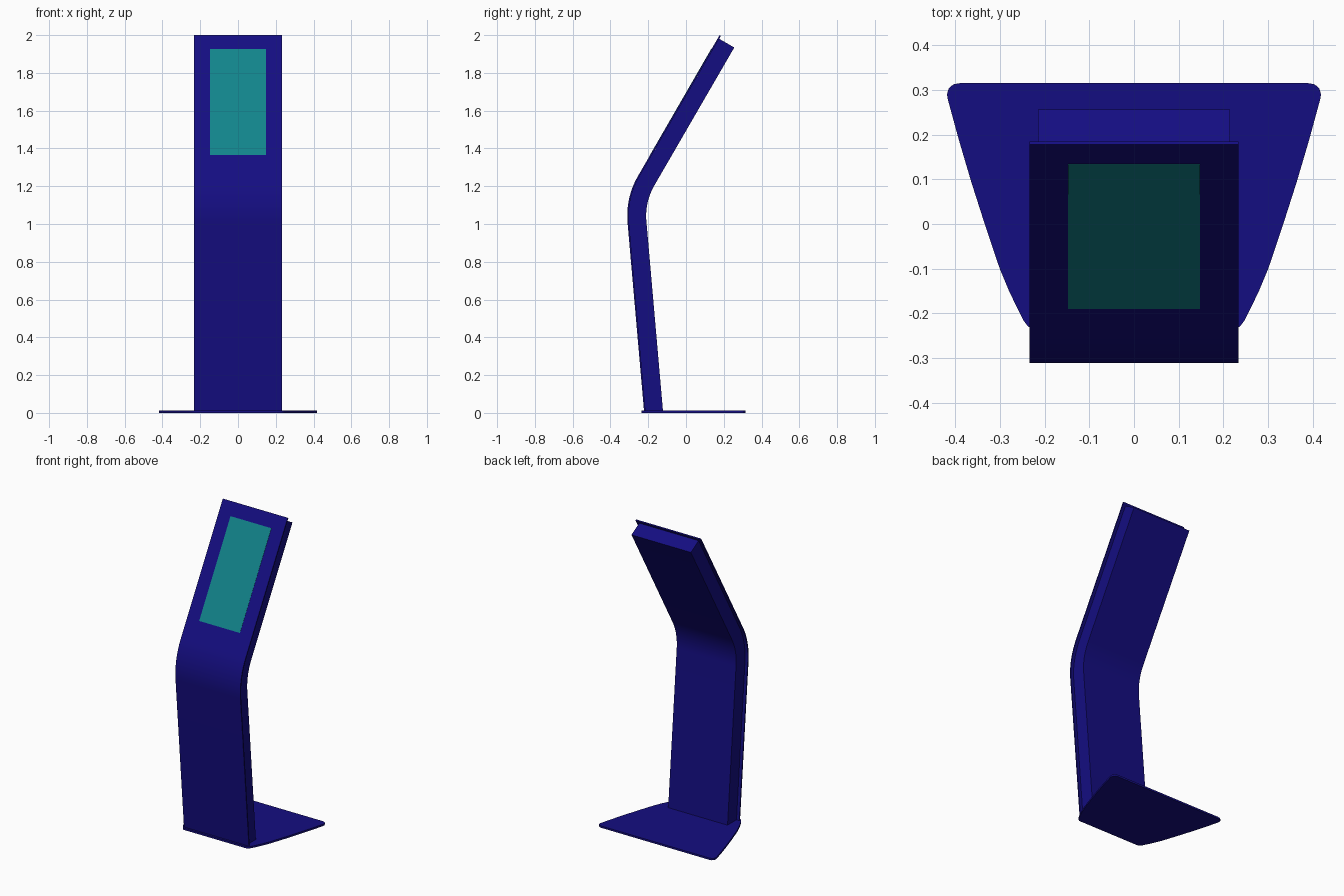
import bpy, bmesh, math
from mathutils import Vector

if "Cube" in bpy.data.objects:
    bpy.data.objects.remove(bpy.data.objects["Cube"])

BASE_H = 0.012
LEAN, TILT = math.radians(5), math.radians(30)   # lower and upper lean of the column
R = 0.42                                         # outer bend radius
CENTRE = Vector((0.109, 1.043))                  # bend centre (y, z)
TOP = Vector((0.178, 2.0))                       # top front edge (y, z)
UP = Vector((math.sin(TILT), math.cos(TILT)))
IN = Vector((math.cos(TILT), -math.sin(TILT)))


def material(name, rgb):
    m = bpy.data.materials.new(name)
    m.diffuse_color = (*rgb, 1)
    m.use_nodes = True
    m.node_tree.nodes["Principled BSDF"].inputs["Base Color"].default_value = m.diffuse_color
    return m


def finish(bm, name, mat):
    bmesh.ops.recalc_face_normals(bm, faces=bm.faces)
    me = bpy.data.meshes.new(name)
    bm.to_mesh(me)
    bm.free()
    me.materials.append(mat)
    ob = bpy.data.objects.new(name, me)
    bpy.context.collection.objects.link(ob)
    bpy.ops.object.select_all(action='DESELECT')
    ob.select_set(True)
    bpy.context.view_layer.objects.active = ob
    bpy.ops.object.shade_smooth_by_angle(angle=math.radians(30))
    return ob


def bent_line(depth, trim, steps=16):
    """Side-view line running up the column, set back by depth."""
    arc = []
    for i in range(steps + 1):
        a = -LEAN + (TILT + LEAN) * i / steps
        arc.append(CENTRE + (R - depth) * Vector((-math.cos(a), math.sin(a))))
    foot_z = BASE_H - 0.002
    foot = Vector((arc[0].x + (arc[0].y - foot_z) * math.tan(LEAN), foot_z))
    return [foot] + arc + [TOP + IN * depth - UP * trim]


def slab(name, front, back, half_w, mat):
    """Solid between two matching side-view lines, spanning the width."""
    bm = bmesh.new()
    rings = []
    for f, b in zip(front, back):
        rings.append([bm.verts.new((x, p.x, p.y)) for x, p in
                      ((-half_w, f), (half_w, f), (half_w, b), (-half_w, b))])
    for lo, hi in zip(rings, rings[1:]):
        for i in range(4):
            j = (i + 1) % 4
            bm.faces.new((lo[i], lo[j], hi[j], hi[i]))
    bm.faces.new(rings[0])
    bm.faces.new(rings[-1])
    return finish(bm, name, mat)


blue = material("blue_paint", (0.007, 0.004, 0.22))
teal = material("teal_glass", (0.006, 0.23, 0.26))

# Front sheet, slightly wider and taller than the housing behind it
SHEET = 0.008
slab("front_panel", bent_line(0, 0), bent_line(SHEET, 0), 0.234, blue)

# Housing behind the sheet
slab("rear_housing", bent_line(SHEET, 0.018), bent_line(0.1, 0.018), 0.214, blue)

# Screen lying on the tilted part of the sheet
ends = [TOP - UP * 0.733, TOP - UP * 0.0866]
slab("screen", [p - IN * 0.002 for p in ends], [p + IN * 0.003 for p in ends], 0.147, teal)

# Floor plate: half outline mirrored, then extruded
half = [(0.215, -0.235), (0.228, -0.234), (0.237, -0.229), (0.246, -0.217),
        (0.26, -0.19), (0.28, -0.148), (0.30, -0.1), (0.333, -0.002),
        (0.364, 0.095), (0.392, 0.19), (0.416, 0.278), (0.418, 0.290),
        (0.414, 0.303), (0.404, 0.312), (0.388, 0.315)]
outline = half + [(-x, y) for x, y in reversed(half)]
bm = bmesh.new()
face = bm.faces.new([bm.verts.new((x, y, 0)) for x, y in outline])
new = bmesh.ops.extrude_face_region(bm, geom=[face], use_keep_orig=True)
bmesh.ops.translate(bm, vec=(0, 0, BASE_H),
                    verts=[v for v in new["geom"] if isinstance(v, bmesh.types.BMVert)])
finish(bm, "base_plate", blue)
